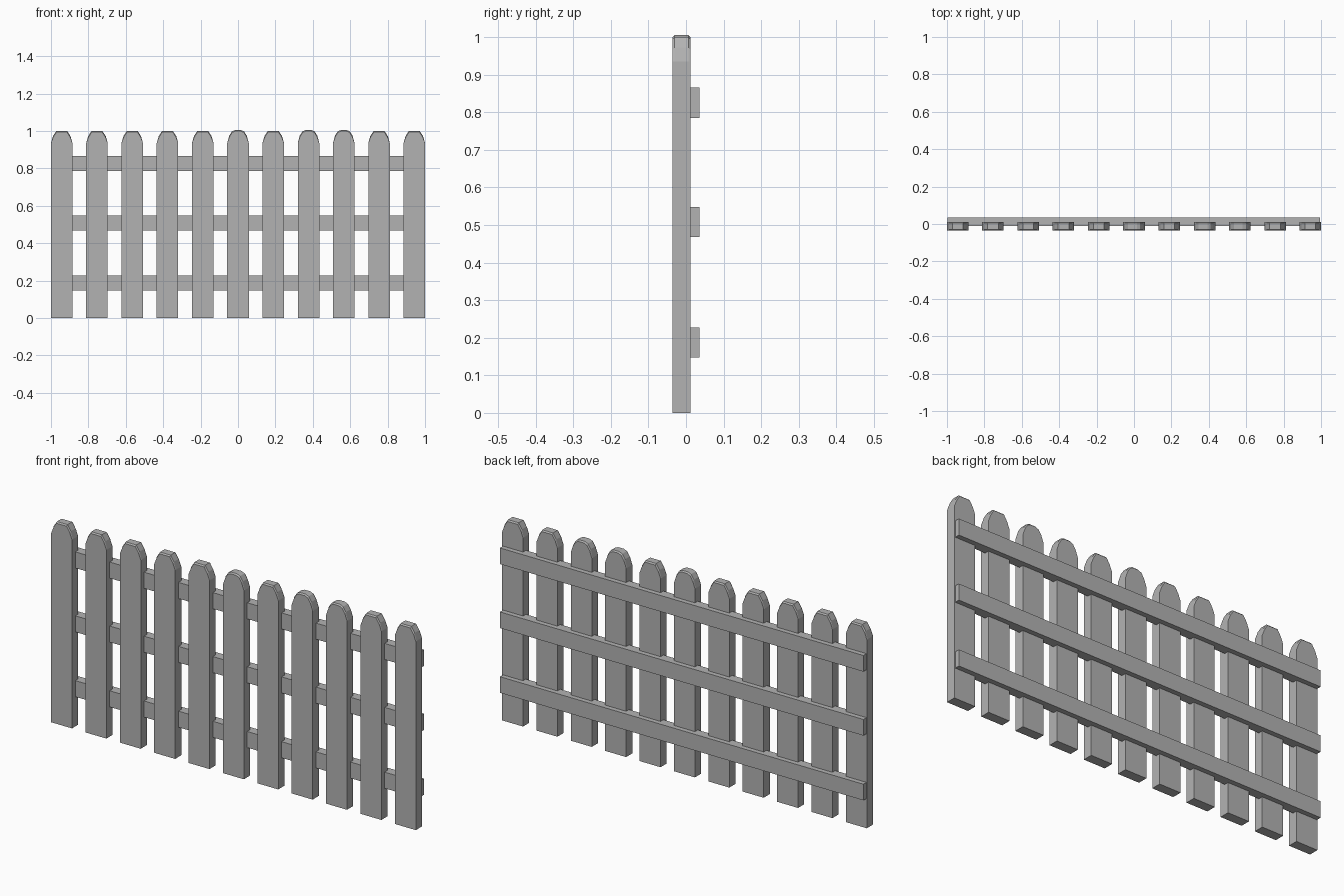
import bpy, bmesh

if "Cube" in bpy.data.objects:
    bpy.data.objects.remove(bpy.data.objects["Cube"])

# One weathered grey for the whole fence
grey = bpy.data.materials.new("weathered grey")
grey.diffuse_color = (0.45, 0.45, 0.45, 1)
grey.use_nodes = True
grey.node_tree.nodes["Principled BSDF"].inputs["Base Color"].default_value = grey.diffuse_color


def make_object(name, bm):
    bmesh.ops.recalc_face_normals(bm, faces=bm.faces)
    mesh = bpy.data.meshes.new(name)
    bm.to_mesh(mesh)
    bm.free()
    mesh.materials.append(grey)
    obj = bpy.data.objects.new(name, mesh)
    bpy.context.collection.objects.link(obj)
    return obj


HALF = 0.0575          # half picket width
FRONT, BACK = -0.036, 0.012
LIP = 0.006            # worn front and back edges of the picket tip


def picket(name, x, tip):
    # right half of the outline, mirrored to the left
    right = [(HALF, 0.0), (HALF, 0.935)] + tip
    outline = right + [(-px, pz) for px, pz in reversed(right)]

    def ring(bm, y, lip):
        pts = []
        for px, pz in outline:
            worn = lip if pz > 0.95 else 0.0
            pts.append(bm.verts.new((x + px * (1 - worn * 6), y, pz - worn)))
        return pts

    bm = bmesh.new()
    rings = [ring(bm, FRONT, LIP), ring(bm, FRONT + LIP, 0),
             ring(bm, BACK - LIP, 0), ring(bm, BACK, LIP)]
    n = len(outline)
    for a, b in zip(rings, rings[1:]):
        for i in range(n):
            j = (i + 1) % n
            bm.faces.new((a[i], a[j], b[j], b[i]))
    bm.faces.new(rings[0])
    bm.faces.new(rings[-1])
    return make_object(name, bm)


def rail(name, z0, z1):
    bm = bmesh.new()
    bmesh.ops.create_cube(bm, size=1)
    for v in bm.verts:
        v.co.x = 0.995 if v.co.x > 0 else -0.998
        v.co.y = 0.036 if v.co.y > 0 else -0.01
        v.co.z = z1 if v.co.z > 0 else z0
    return make_object(name, bm)


# Pickets: most have a clipped tip, a few are cut rounder
CLIPPED = [(0.047, 0.972), (0.029, 1.0)]
ROUNDER = [(0.047, 0.975), (0.032, 0.998), (0.015, 1.005)]
for i in range(11):
    x = -0.9425 + i * 0.1885
    picket(f"picket_{i + 1}", x, ROUNDER if i in (5, 7, 8) else CLIPPED)

# Horizontal rails behind the pickets
for name, z0 in (("lower_rail", 0.147), ("middle_rail", 0.468), ("upper_rail", 0.785)):
    rail(name, z0, z0 + 0.08)
